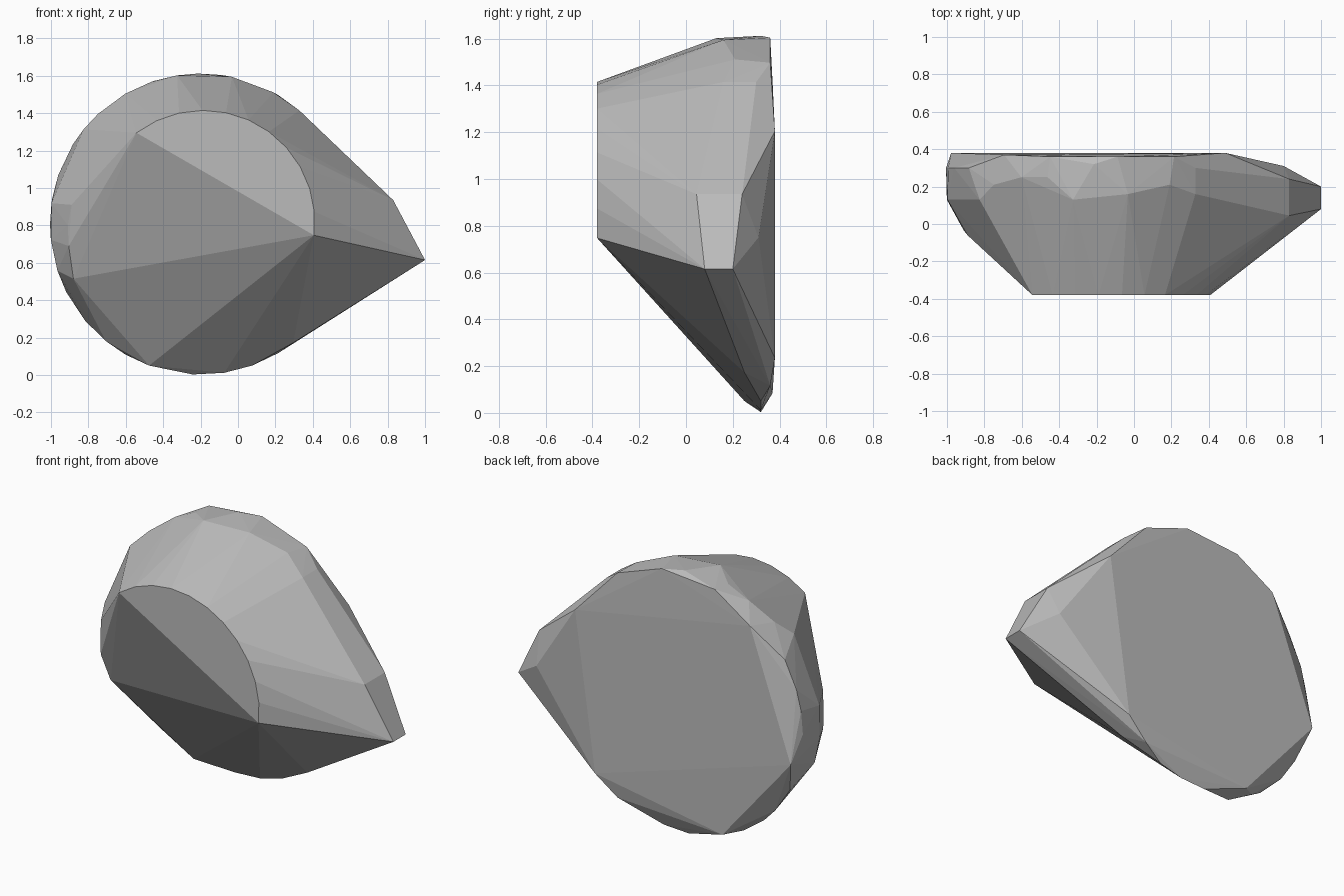
import bpy
import bmesh
from math import cos, sin, radians
from mathutils import Vector

# Remove the default cube
cube = bpy.data.objects.get("Cube")
if cube:
    bpy.data.objects.remove(cube)


def arc(centre_x, centre_z, radius, depth, degrees):
    """Points on a circle facing the front, at the given depth."""
    return [Vector((centre_x + radius * cos(radians(a)),
                    depth,
                    centre_z + radius * sin(radians(a)))) for a in degrees]


def rim(depth, *degrees, radius=0.805):
    """Points on the large round outline of the stone."""
    return arc(-0.2, 0.807, radius, depth, degrees)


# Flat front face: an arc cut off along its lower left side
segments = 11
first, last = 127, -7
sweep = [first + (last - first) * i / segments for i in range(segments + 1)]
points = arc(-0.185, 0.82, 0.595, -0.38, sweep)

# Worn round rim: the angles reached at each depth
points += rim(0.13, 99, 141, 172, 186, 198)
points += rim(0.16, 49, 78)
points += rim(0.21, 61, 133)
points += rim(0.25, 109, 120, 231, 250, 308)
points += rim(0.30, 49, 148, 161, 170, 180, 207, 220, 240)
points += rim(0.32, 91, 267, 279, 290)
points += rim(0.36, 59, 82, 108, 301)

# Flat back face
points += rim(0.37, 129, 247, radius=0.785)
points += rim(0.38, 30, 192, 314, radius=0.795)

# Side tip: two short upright edges and a back corner
for x, near, far, z in ((1.0, 0.08, 0.20, 0.615), (0.83, 0.045, 0.24, 0.935)):
    points += [Vector((x, near, z)), Vector((x, far, z))]
points.append(Vector((0.80, 0.31, 0.75)))

# Chipped flank opposite the tip
points += [Vector(p) for p in ((-0.88, 0.02, 0.515), (-0.905, -0.04, 0.69),
                               (-0.91, -0.035, 0.8), (-0.89, -0.06, 0.91))]

# Wrap the points in one faceted skin
bm = bmesh.new()
for point in points:
    bm.verts.new(point)
hull = bmesh.ops.convex_hull(bm, input=bm.verts[:])
loose = {v for v in hull["geom_interior"] + hull["geom_unused"]
         if isinstance(v, bmesh.types.BMVert) and not v.link_faces}
bmesh.ops.delete(bm, geom=list(loose), context="VERTS")
bmesh.ops.dissolve_limit(bm, angle_limit=radians(1),
                         verts=bm.verts[:], edges=bm.edges[:])
bmesh.ops.recalc_face_normals(bm, faces=bm.faces[:])

mesh = bpy.data.meshes.new("stone")
bm.to_mesh(mesh)
bm.free()
stone = bpy.data.objects.new("stone", mesh)
bpy.context.collection.objects.link(stone)

# Plain grey stone colour
grey = bpy.data.materials.new("stone_grey")
grey.use_nodes = True
colour = (0.5, 0.5, 0.5, 1.0)
grey.diffuse_color = colour
for node in grey.node_tree.nodes:
    if node.type == "BSDF_PRINCIPLED":
        node.inputs["Base Color"].default_value = colour
mesh.materials.append(grey)
